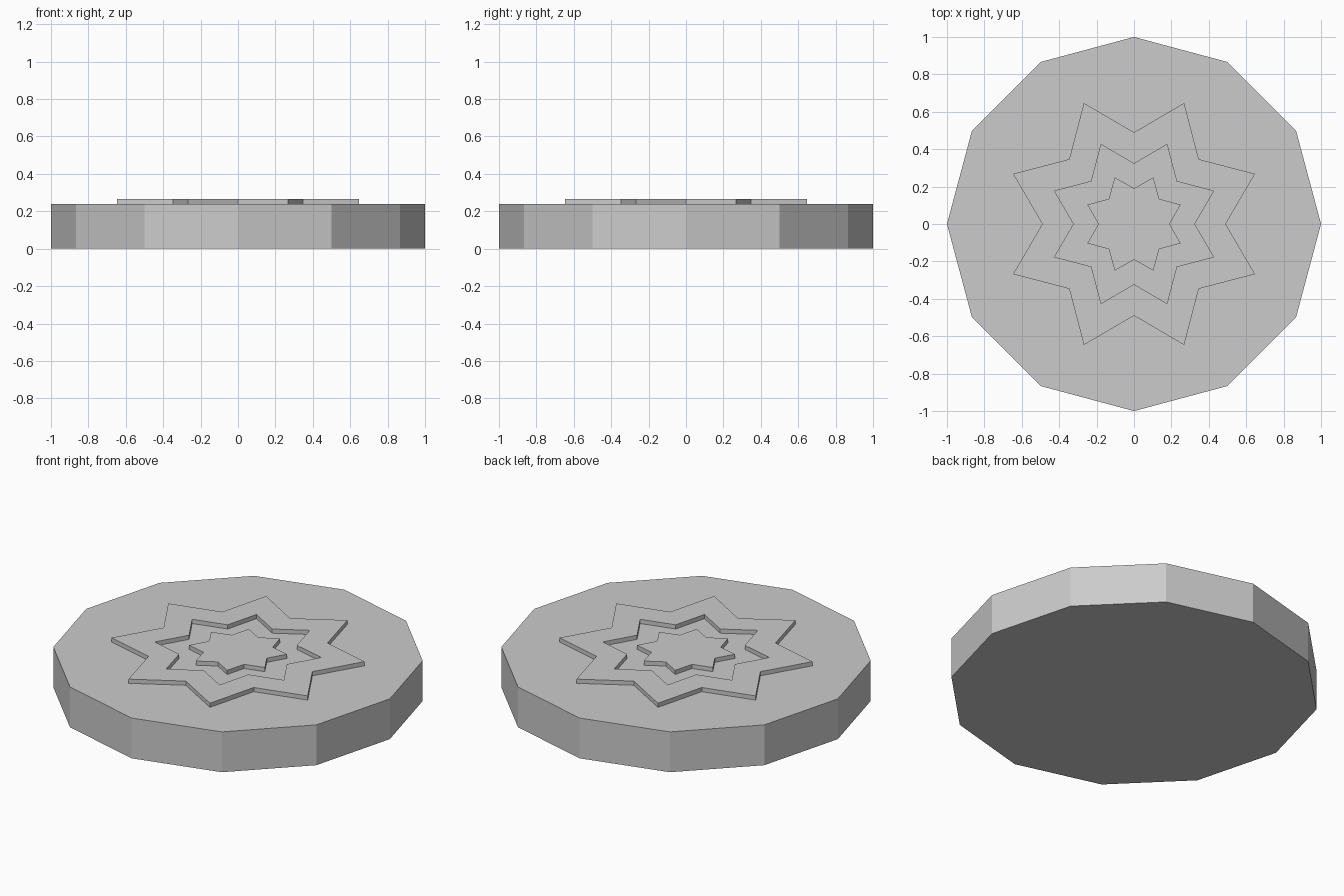
import bpy, bmesh
from math import cos, sin, pi

if "Cube" in bpy.data.objects:
    bpy.data.objects.remove(bpy.data.objects["Cube"])

BASE_TOP = 0.24
RELIEF_TOP = 0.265
SUNK = 0.22  # relief parts are embedded slightly in the base


def star(tip, notch):
    """Eight-pointed outline with notches on the axes."""
    return [((tip if i % 2 else notch) * cos(i * pi / 8),
             (tip if i % 2 else notch) * sin(i * pi / 8)) for i in range(16)]


def extrude(name, outer, z0, z1, inner=None):
    """Prism from an outline, optionally with a matching inner opening."""
    bm = bmesh.new()
    n = len(outer)

    def loop(pts, z):
        return [bm.verts.new((x, y, z)) for x, y in pts]

    def bridge(a, b):
        for i in range(n):
            j = (i + 1) % n
            bm.faces.new((a[i], a[j], b[j], b[i]))

    bottom, top = loop(outer, z0), loop(outer, z1)
    bridge(bottom, top)
    if inner:
        in_bottom, in_top = loop(inner, z0), loop(inner, z1)
        bridge(top, in_top)
        bridge(in_top, in_bottom)
        bridge(in_bottom, bottom)
    else:
        bm.faces.new(top)
        bm.faces.new(bottom[::-1])
    bmesh.ops.recalc_face_normals(bm, faces=bm.faces[:])
    mesh = bpy.data.meshes.new(name)
    bm.to_mesh(mesh)
    bm.free()
    obj = bpy.data.objects.new(name, mesh)
    bpy.context.collection.objects.link(obj)
    return obj


# Twelve-sided base disc
dodecagon = [(cos(i * pi / 6), sin(i * pi / 6)) for i in range(12)]
extrude("base_disc", dodecagon, 0, BASE_TOP)

# Raised star-shaped ring and the small star inside it
extrude("star_ring", star(0.70, 0.49), SUNK, RELIEF_TOP, inner=star(0.46, 0.322))
extrude("centre_star", star(0.27, 0.19), SUNK, RELIEF_TOP)
